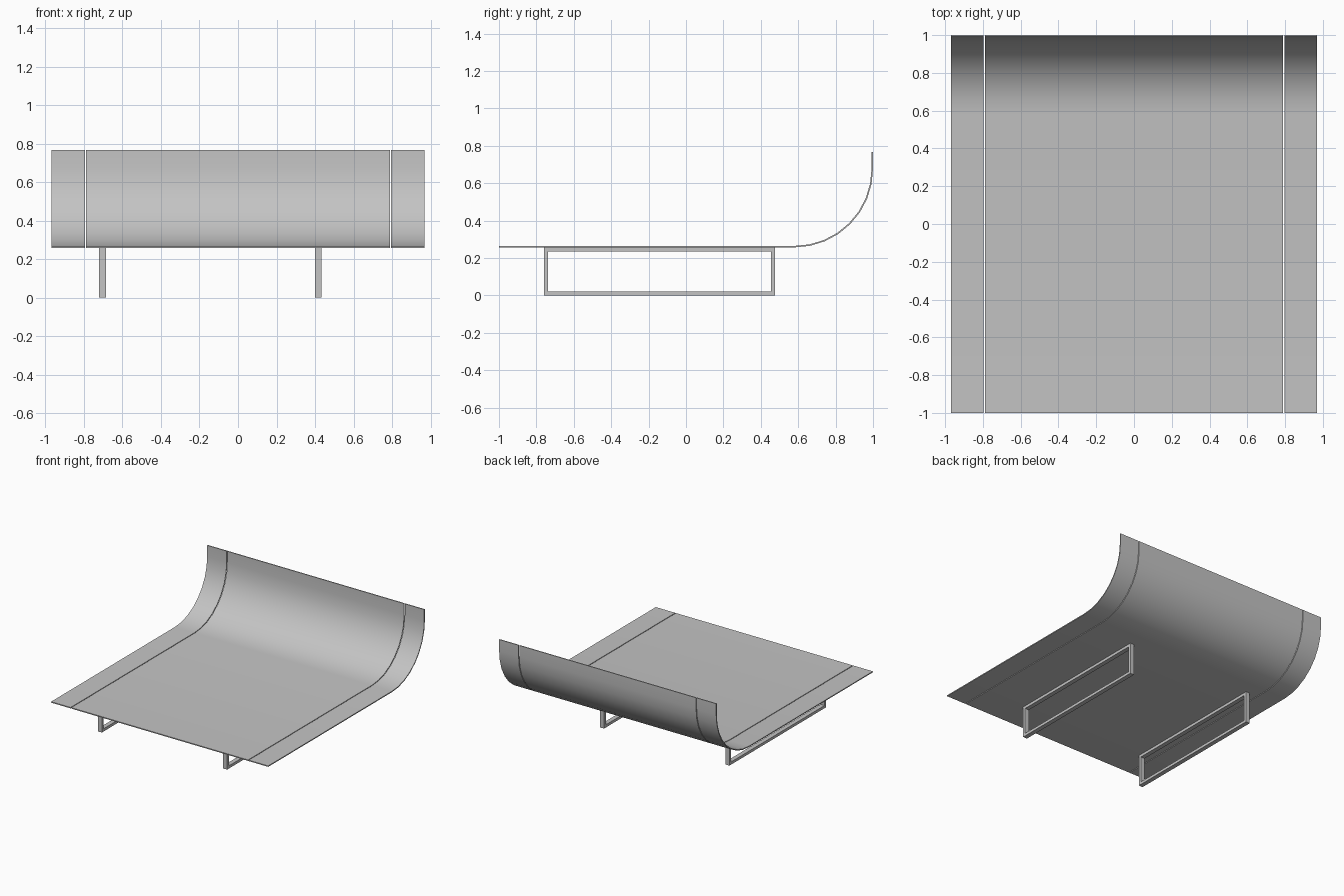
import bpy
import bmesh
from math import sin, cos, pi, radians
from mathutils import Vector

old = bpy.data.objects.get("Cube")
if old:
    bpy.data.objects.remove(old, do_unlink=True)

GREY = (0.55, 0.55, 0.55, 1)
material = bpy.data.materials.new("light grey")
material.use_nodes = True
material.diffuse_color = GREY
material.node_tree.nodes["Principled BSDF"].inputs["Base Color"].default_value = GREY


def extrude_loops(name, loops, x0, x1, smooth=False):
    """Extrude a ring of quads, given as (outer, inner) y-z paths, from x0 to x1."""
    outer, inner, closed = loops
    bm = bmesh.new()
    rows = [[bm.verts.new((x, y, z)) for y, z in path]
            for x in (x0, x1) for path in (outer, inner)]
    a, b, c, d = rows
    n = len(outer)
    for i in range(n if closed else n - 1):
        j = (i + 1) % n
        for p, q in ((a, b), (b, d), (d, c), (c, a)):
            bm.faces.new((p[i], p[j], q[j], q[i]))
    if not closed:
        for i in (0, n - 1):
            bm.faces.new((a[i], b[i], d[i], c[i]))
    bmesh.ops.recalc_face_normals(bm, faces=bm.faces)
    mesh = bpy.data.meshes.new(name)
    bm.to_mesh(mesh)
    bm.free()
    mesh.materials.append(material)
    obj = bpy.data.objects.new(name, mesh)
    bpy.context.collection.objects.link(obj)
    if smooth:
        bpy.ops.object.select_all(action='DESELECT')
        obj.select_set(True)
        bpy.context.view_layer.objects.active = obj
        bpy.ops.object.shade_smooth_by_angle(angle=radians(30))
    return obj


# Sheet profile: flat deck, quarter-round bend, short upright lip
THICK, UNDERSIDE, RADIUS, BEND_Y, STEPS = 0.008, 0.257, 0.42, 0.58, 8


def sheet_path(offset):
    r = RADIUS - offset
    path = [(-1, UNDERSIDE + offset)]
    for i in range(STEPS + 1):
        t = pi / 2 * i / STEPS
        path.append((BEND_Y + r * sin(t), UNDERSIDE + RADIUS - r * cos(t)))
    path.append((BEND_Y + r, 0.767))
    return path


sheet = (sheet_path(0), sheet_path(THICK), False)

# Three panels separated by hairline seams
WIDTH, SEAM, GAP = 0.97, 0.793, 0.003
extrude_loops("centre_panel", sheet, -SEAM + GAP, SEAM - GAP, True)
extrude_loops("right_edge_panel", sheet, -WIDTH, -SEAM - GAP, True)
extrude_loops("left_edge_panel", sheet, SEAM + GAP, WIDTH, True)


# Rectangular leg frames
def rectangle(y0, y1, z0, z1):
    return [(y0, z0), (y1, z0), (y1, z1), (y0, z1)]


frame = (rectangle(-0.76, 0.476, 0, UNDERSIDE),
         rectangle(-0.738, 0.454, 0.022, 0.235), True)
for name, x in (("right_leg_frame", -0.703), ("left_leg_frame", 0.417)):
    extrude_loops(name, frame, x - 0.018, x + 0.018)
